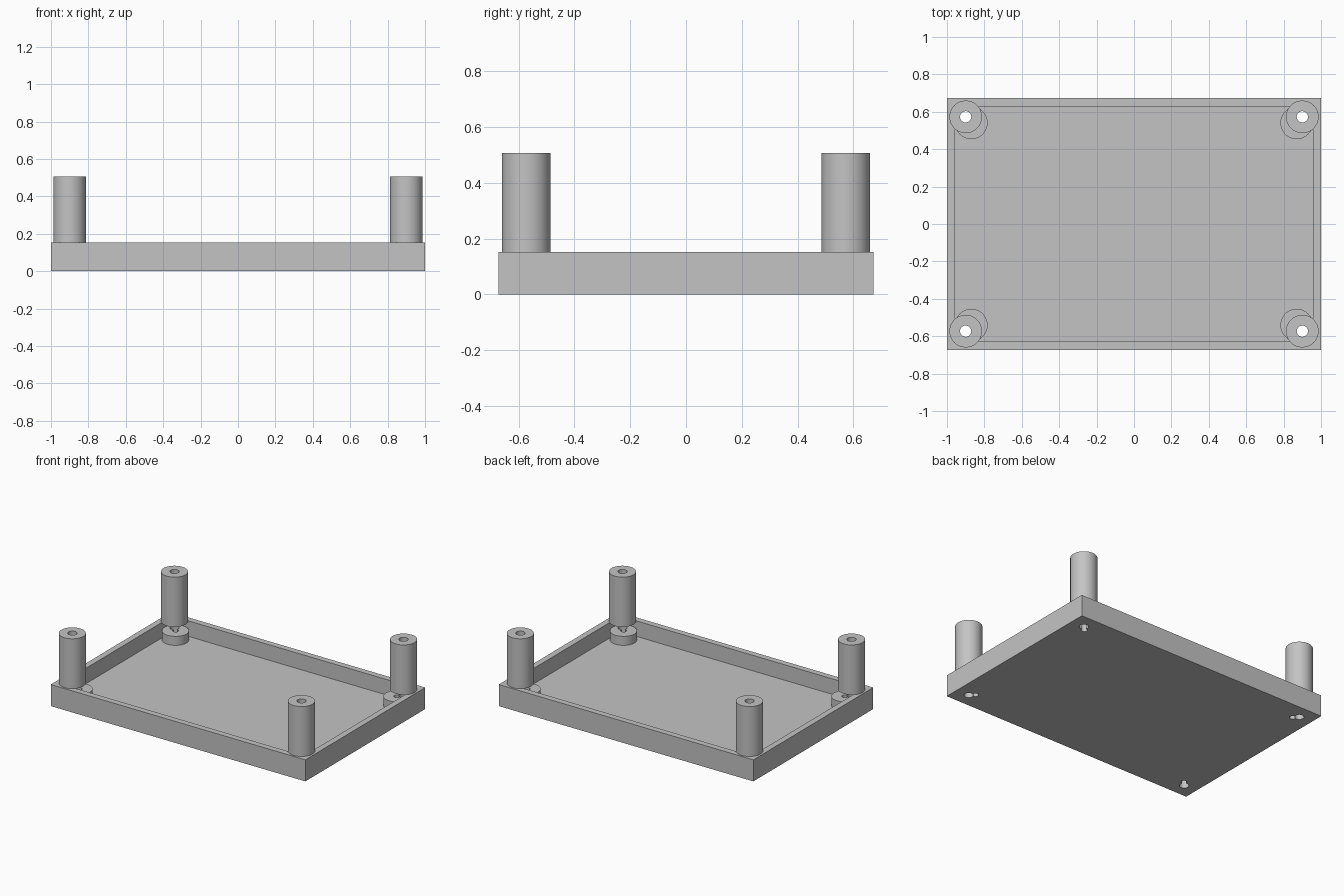
import bpy
import bmesh
from math import radians
from mathutils import Matrix, Vector

cube = bpy.data.objects.get("Cube")
if cube:
    bpy.data.objects.remove(cube, do_unlink=True)

# Main dimensions
LENGTH, WIDTH, RIM = 2.0, 1.345, 0.153
WALL, FLOOR = 0.043, 0.043
BOSS_TOP, POST_TOP = 0.107, 0.507
RADIUS, POST_BORE, BOSS_BORE = 0.087, 0.03, 0.02
POST_X, POST_Y = 0.9, 0.573
BOSS_X, BOSS_Y = 0.87, 0.541
CORNERS = [(sx, sy) for sx in (-1, 1) for sy in (-1, 1)]

grey = bpy.data.materials.new("plain_grey")
grey.use_nodes = True
colour = (0.55, 0.55, 0.55, 1)
grey.diffuse_color = colour
grey.node_tree.nodes["Principled BSDF"].inputs["Base Color"].default_value = colour


def make_object(name, bm):
    mesh = bpy.data.meshes.new(name)
    bm.to_mesh(mesh)
    bm.free()
    mesh.materials.append(grey)
    obj = bpy.data.objects.new(name, mesh)
    bpy.context.collection.objects.link(obj)
    return obj


def cylinder(name, x, y, bottom, top, radius):
    bm = bmesh.new()
    bmesh.ops.create_cone(bm, cap_ends=True, segments=64, radius1=radius,
                          radius2=radius, depth=top - bottom,
                          matrix=Matrix.Translation((x, y, (bottom + top) / 2)))
    return make_object(name, bm)


def combine(target, tool, operation):
    mod = target.modifiers.new("combine", "BOOLEAN")
    mod.operation = operation
    mod.solver = "EXACT"
    mod.object = tool
    bpy.context.view_layer.objects.active = target
    bpy.ops.object.modifier_apply(modifier=mod.name)
    bpy.data.objects.remove(tool, do_unlink=True)


def finish(obj):
    obj.data.shade_smooth()
    obj.data.set_sharp_from_angle(angle=radians(30))


# Open tray: a box with its top face inset and pushed down to the floor
bm = bmesh.new()
bmesh.ops.create_cube(bm, size=1)
bmesh.ops.scale(bm, vec=(LENGTH, WIDTH, RIM), verts=bm.verts)
bmesh.ops.translate(bm, vec=(0, 0, RIM / 2), verts=bm.verts)
top = max(bm.faces, key=lambda f: f.calc_center_median().z)
bmesh.ops.inset_region(bm, faces=[top], thickness=WALL, use_even_offset=True)
pit = bmesh.ops.extrude_face_region(bm, geom=[top])
bottom_verts = [g for g in pit["geom"] if isinstance(g, bmesh.types.BMVert)]
bmesh.ops.translate(bm, vec=Vector((0, 0, FLOOR - RIM)), verts=bottom_verts)
if top.is_valid:
    bmesh.ops.delete(bm, geom=[top], context="FACES_ONLY")
bmesh.ops.recalc_face_normals(bm, faces=bm.faces)
tray = make_object("tray", bm)

# Low bosses on the floor, then both bores of each corner
for sx, sy in CORNERS:
    boss = cylinder("boss", sx * BOSS_X, sy * BOSS_Y, FLOOR / 2, BOSS_TOP, RADIUS)
    combine(tray, boss, "UNION")
for sx, sy in CORNERS:
    for x, y, radius in ((BOSS_X, BOSS_Y, BOSS_BORE), (POST_X, POST_Y, POST_BORE)):
        bore = cylinder("bore", sx * x, sy * y, -0.1, RIM, radius)
        combine(tray, bore, "DIFFERENCE")
finish(tray)

# Tall hollow posts standing on the rim
for sx, sy in CORNERS:
    name = f"{'front' if sy < 0 else 'back'}_{'right' if sx < 0 else 'left'}_post"
    post = cylinder(name, sx * POST_X, sy * POST_Y, RIM, POST_TOP, RADIUS)
    bore = cylinder("bore", sx * POST_X, sy * POST_Y, 0, POST_TOP + 0.1, POST_BORE)
    combine(post, bore, "DIFFERENCE")
    finish(post)
